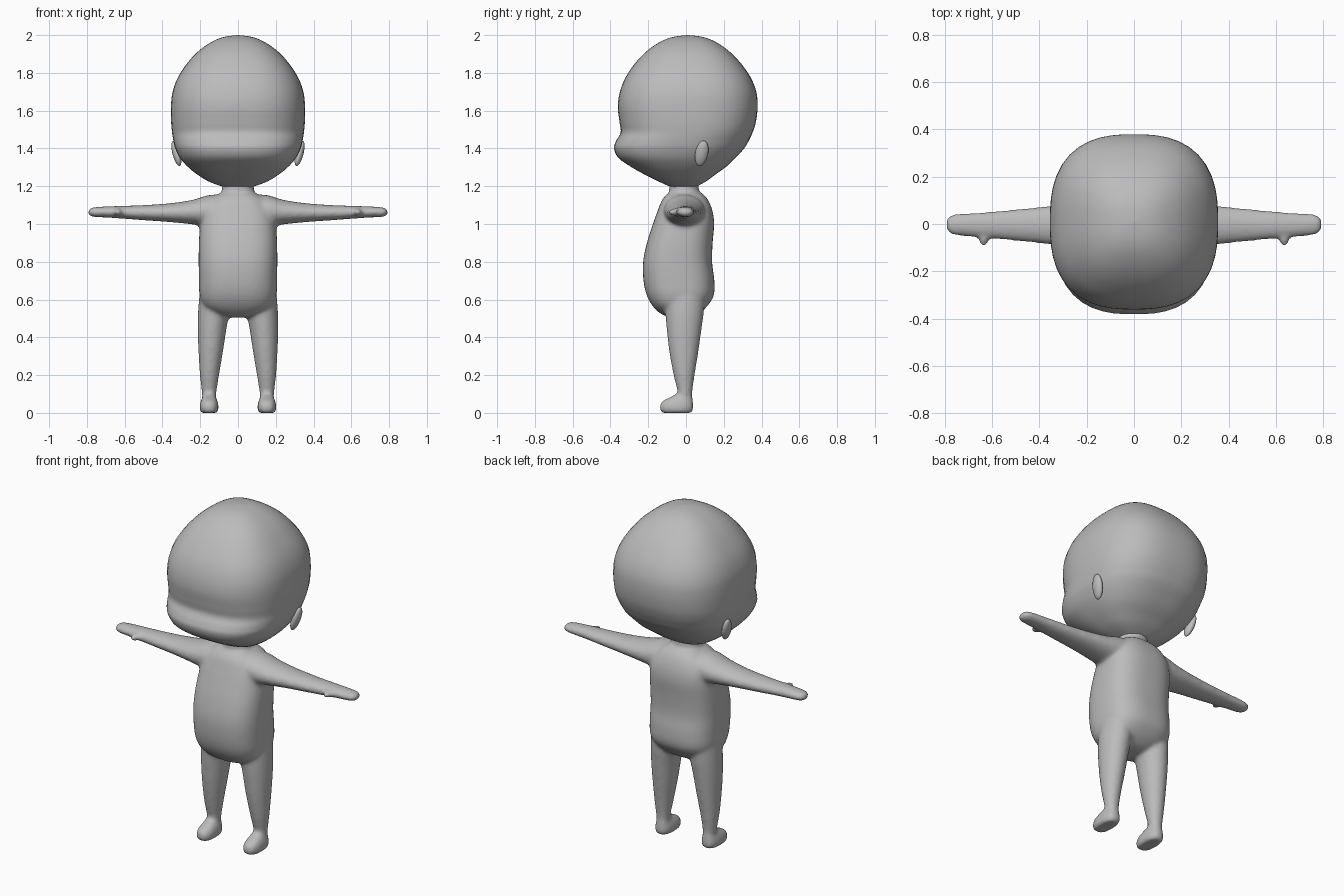
import bpy, bmesh, math
from mathutils import Matrix, Vector

grey = bpy.data.materials.new("plain grey")
grey.diffuse_color = (0.5, 0.5, 0.5, 1)


def catmull(p, steps):
    """Smoothly interpolate a list of parameter rows."""
    out = []
    for i in range(len(p) - 1):
        a, b, c, d = p[max(i - 1, 0)], p[i], p[i + 1], p[min(i + 2, len(p) - 1)]
        for s in range(steps):
            t = s / steps
            out.append([0.5 * (2 * q + (r - o) * t + (2 * o - 5 * q + 4 * r - u) * t * t
                               + (3 * q - o - 3 * r + u) * t ** 3)
                        for o, q, r, u in zip(a, b, c, d)])
    return out + [list(p[-1])]


def loft(bm, rows, place, seg=48, steps=6, n=2.0):
    """Rows: position, low/high of first axis, low/high of second axis."""
    rings = []
    for t, u0, u1, v0, v1 in catmull(rows, steps):
        ring = []
        for k in range(seg):
            a = 2 * math.pi * k / seg
            c, s = math.cos(a), math.sin(a)
            f = (abs(c) ** n + abs(s) ** n) ** (-1 / n)
            u = (u0 + u1) / 2 + (u1 - u0) / 2 * c * f
            v = (v0 + v1) / 2 + (v1 - v0) / 2 * s * f
            ring.append(bm.verts.new(place(t, u, v)))
        rings.append(ring)
    for a, b in zip(rings, rings[1:]):
        for k in range(seg):
            j = (k + 1) % seg
            bm.faces.new((a[k], a[j], b[j], b[k]))
    bm.faces.new(rings[0][::-1])
    bm.faces.new(rings[-1])


def finish(name, bm):
    bmesh.ops.recalc_face_normals(bm, faces=bm.faces)
    for f in bm.faces:
        f.smooth = True
    me = bpy.data.meshes.new(name)
    bm.to_mesh(me)
    bm.free()
    me.materials.append(grey)
    ob = bpy.data.objects.new(name, me)
    bpy.context.collection.objects.link(ob)
    return ob


def upright(t, u, v):
    return (u, v, t)


# Head with the protruding mouth ridge
bm = bmesh.new()
head = [(z, -w, w, f, b) for z, w, f, b in (
    (1.185, .005, -.02, -.01), (1.195, .07, -.075, .045), (1.225, .155, -.145, .105),
    (1.265, .22, -.225, .16), (1.305, .268, -.295, .215), (1.35, .307, -.358, .262),
    (1.40, .332, -.381, .308), (1.44, .342, -.370, .332), (1.485, .349, -.346, .353),
    (1.54, .354, -.352, .370), (1.62, .355, -.361, .379), (1.70, .346, -.350, .372),
    (1.78, .316, -.318, .340), (1.86, .262, -.262, .283), (1.92, .204, -.202, .222),
    (1.965, .138, -.135, .155), (1.99, .075, -.07, .09), (2.0, .004, .005, .013))]
loft(bm, head, upright, n=2.6, steps=5)
finish("head", bm)

# Ears: flattened, leaning outward and back
for side, word in ((-1, "right"), (1, "left")):
    bm = bmesh.new()
    bmesh.ops.create_uvsphere(bm, u_segments=24, v_segments=16, radius=1)
    m = (Matrix.Translation((side * .326, .083, 1.374))
         @ Matrix.Rotation(side * .25, 4, 'Y') @ Matrix.Rotation(-.2, 4, 'X')
         @ Matrix.Diagonal((.021, .034, .07, 1)))
    bm.transform(m)
    finish(word + "_ear", bm)

# Body: torso, neck, arms, thumbs, legs and feet fused into one skin
bm = bmesh.new()
torso = [(z, -w, w, f, b) for z, w, f, b in (
    (.505, .04, -.07, .02), (.52, .11, -.125, .06), (.56, .178, -.172, .108),
    (.62, .203, -.207, .146), (.70, .207, -.225, .150), (.80, .208, -.227, .138),
    (.90, .207, -.207, .141), (1.0, .20, -.175, .149), (1.07, .185, -.150, .140),
    (1.13, .145, -.125, .115), (1.165, .09, -.09, .08), (1.178, .04, -.05, .03))]
loft(bm, torso, upright, n=2.7)
neck = [(1.10, -.10, .10, -.10, .08), (1.16, -.085, .085, -.09, .07), (1.24, -.085, .085, -.09, .065)]
loft(bm, neck, upright)

arm = [(0, -.1, .09, 1.0, 1.15), (.14, -.118, .1, .985, 1.155), (.24, -.105, .09, .998, 1.128),
       (.36, -.086, .076, 1.010, 1.110), (.5, -.071, .062, 1.02, 1.100), (.62, -.060, .051, 1.029, 1.096),
       (.70, -.053, .046, 1.034, 1.093), (.76, -.047, .041, 1.037, 1.089), (.785, -.034, .03, 1.043, 1.082),
       (.793, -.012, .01, 1.057, 1.067)]
leg = [(.03, .118, .188, -.045, .034), (.10, .115, .191, -.043, .033), (.2, .100, .202, -.066, .046),
       (.32, .080, .209, -.088, .065), (.44, .062, .213, -.102, .082), (.54, .046, .211, -.11, .095),
       (.64, .05, .203, -.11, .10)]
foot = [(0, .112, .194, -.128, .028), (.012, .105, .201, -.137, .037), (.035, .103, .203, -.139, .039),
        (.06, .108, .198, -.127, .037), (.08, .116, .19, -.09, .035), (.1, .125, .18, -.05, .03)]
for s in (-1, 1):
    loft(bm, arm, lambda t, u, v: (s * t, u, v))
    loft(bm, leg, lambda t, u, v: (s * u, v, t))
    loft(bm, foot, lambda t, u, v: (s * u, v, t), n=2.5)
    m = (Matrix.Translation((s * .633, -.06, 1.062)) @ Matrix.Rotation(s * .15, 4, 'Z')
         @ Matrix.Diagonal((.021, .036, .02, 1)))
    bmesh.ops.create_uvsphere(bm, u_segments=20, v_segments=12, radius=1, matrix=m)
body = finish("body", bm)
fuse = body.modifiers.new("fuse", 'REMESH')
fuse.mode = 'VOXEL'
fuse.voxel_size = 0.01
fuse.use_smooth_shade = True
soften = body.modifiers.new("soften", 'SMOOTH')
soften.factor = 0.5
soften.iterations = 10
